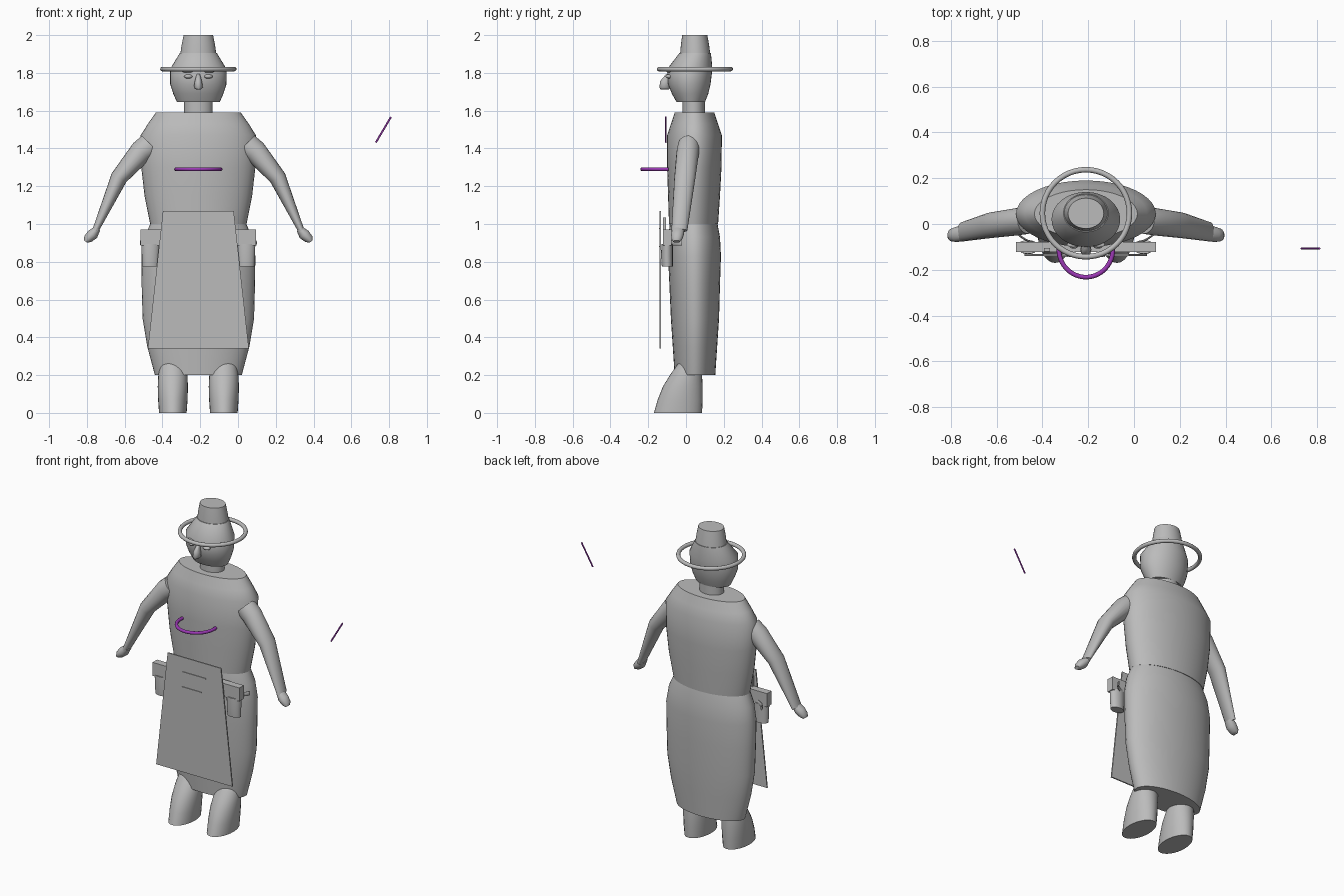
import bpy, bmesh, math
from mathutils import Vector

cube = bpy.data.objects.get("Cube")
if cube:
    bpy.data.objects.remove(cube, do_unlink=True)

CX = -0.21  # centre line of the figure


def material(name, rgb):
    m = bpy.data.materials.new(name)
    m.use_nodes = True
    m.diffuse_color = (*rgb, 1)
    m.node_tree.nodes["Principled BSDF"].inputs["Base Color"].default_value = (*rgb, 1)
    return m


GREY = material("clay grey", (0.5, 0.5, 0.5))
PURPLE = material("purple", (0.33, 0.04, 0.46))


def finish(name, bm, mat=GREY, angle=40):
    bmesh.ops.recalc_face_normals(bm, faces=bm.faces)
    me = bpy.data.meshes.new(name)
    bm.to_mesh(me)
    bm.free()
    ob = bpy.data.objects.new(name, me)
    bpy.context.collection.objects.link(ob)
    me.materials.append(mat)
    bpy.ops.object.select_all(action="DESELECT")
    ob.select_set(True)
    bpy.context.view_layer.objects.active = ob
    bpy.ops.object.shade_smooth_by_angle(angle=math.radians(angle))
    return ob


def loft(name, rings, n=32, mat=GREY, angle=40):
    """Skin elliptical rings, each given as centre and two half axes."""
    bm = bmesh.new()
    loops = []
    for c, u, v in rings:
        ts = [2 * math.pi * i / n for i in range(n)]
        loops.append([bm.verts.new(Vector(c) + Vector(u) * math.cos(t) + Vector(v) * math.sin(t))
                      for t in ts])
    for a, b in zip(loops, loops[1:]):
        for i in range(n):
            j = (i + 1) % n
            bm.faces.new((a[i], a[j], b[j], b[i]))
    bm.faces.new(loops[0])
    bm.faces.new(loops[-1])
    return finish(name, bm, mat, angle)


def upright(name, x, sections, n=32, angle=40):
    """Sections: height, half width, front y, back y."""
    return loft(name, [((x, (f + b) / 2, z), (w, 0, 0), (0, (b - f) / 2, 0))
                       for z, w, f, b in sections], n, GREY, angle)


def box(name, x, y, z, sx, sy, sz, top=1.0):
    bm = bmesh.new()
    bmesh.ops.create_cube(bm, size=1)
    for v in bm.verts:
        k = top if v.co.z > 0 else 1
        v.co = (x + v.co.x * sx * k, y + v.co.y * sy, z + v.co.z * sz)
    return finish(name, bm)


def ball(name, x, y, z, rx, ry, rz):
    bm = bmesh.new()
    bmesh.ops.create_uvsphere(bm, u_segments=16, v_segments=10, radius=1)
    for v in bm.verts:
        v.co = (x + v.co.x * rx, y + v.co.y * ry, z + v.co.z * rz)
    return finish(name, bm)


def arc(name, cy, z, rx, ry, tube, start, end, mat=GREY, steps=40, height=None):
    """Tube swept along part of a horizontal ellipse."""
    rings = []
    for i in range(steps + 1):
        t = math.radians(start + (end - start) * i / steps)
        out = Vector((math.cos(t), math.sin(t), 0))
        rings.append(((CX + rx * out.x, cy + ry * out.y, z), out * tube, (0, 0, height or tube)))
    return loft(name, rings, 10, mat, 60)


# Clothed body
upright("torso", CX, [(1.0, .255, -.09, .17), (1.15, .285, -.095, .18), (1.3, .302, -.1, .188),
                      (1.47, .305, -.1, .19), (1.53, .267, -.08, .17), (1.59, .225, -.06, .15)], 40)
upright("skirt", CX, [(.2, .23, -.06, .155), (.35, .27, -.07, .165), (.5, .295, -.08, .175),
                      (.68, .3, -.088, .18), (.83, .302, -.095, .185), (.93, .285, -.093, .18),
                      (1.01, .25, -.085, .165)], 40)

# Head and hat
upright("neck", CX, [(1.57, .075, -.018, .1), (1.67, .075, -.018, .1)])
upright("head", CX, [(1.645, .113, -.05, .1), (1.69, .133, -.075, .118), (1.74, .149, -.095, .13),
                     (1.82, .15, -.1, .14), (1.905, .098, -.035, .132)], 32, 45)
upright("hat_crown", CX, [(1.89, .097, -.032, .13), (1.95, .088, -.027, .122),
                          (2.0, .078, -.02, .113)])
bm = bmesh.new()
bm_verts = []
for i in range(48):
    a = 2 * math.pi * i / 48
    bm_verts.append([bm.verts.new((CX + (.19 + .012 * math.cos(b)) * math.cos(a),
                                   .047 + (.19 + .012 * math.cos(b)) * math.sin(a),
                                   1.82 + .012 * math.sin(b)))
                     for b in [2 * math.pi * k / 12 for k in range(12)]])
for i in range(48):
    p, q = bm_verts[i], bm_verts[(i + 1) % 48]
    for k in range(12):
        m = (k + 1) % 12
        bm.faces.new((p[k], q[k], q[m], p[m]))
finish("hat_brim_ring", bm, GREY, 60)

# Face
upright("nose", CX, [(1.712, .012, -.135, -.09), (1.722, .024, -.14, -.085),
                     (1.755, .019, -.138, -.085), (1.795, .008, -.105, -.085)], 16, 60)
for side, label in ((1, "left"), (-1, "right")):
    ball(label + "_eye", CX + side * .053, -.09, 1.781, .023, .018, .011)
    ball(label + "_brow", CX + side * .055, -.09, 1.806, .028, .012, .005)

# Arms, hands and legs, mirrored about the centre line
for s, label in ((1, "left"), (-1, "right")):
    def limb(name, stations):
        rings = []
        for x, y, z, ux, uz, thick, deep in stations:
            u = Vector((s * ux, 0, uz)).normalized() * thick
            rings.append(((CX + s * x, y, z), u, (0, deep, 0)))
        loft(name, rings, 20, GREY, 50)

    limb(label + "_arm", [(.25, .015, 1.42, .7, .7, .068, .058), (.3, .01, 1.385, .75, .7, .062, .06),
                          (.42, -.006, 1.245, .85, .5, .045, .056),
                          (.545, -.035, .965, .85, .5, .017, .042)])
    limb(label + "_hand", [(.535, -.04, .975, .75, .6, .018, .032), (.56, -.045, .945, .75, .6, .03, .034),
                           (.585, -.048, .92, .75, .6, .024, .028),
                           (.597, -.05, .907, .75, .6, .01, .018)])
    upright(label + "_foot", CX + s * .135,
            [(0, .073, -.17, .085), (.07, .078, -.15, .088), (.14, .08, -.122, .088),
             (.2, .077, -.085, .085), (.25, .068, -.05, .08), (.29, .05, -.02, .07)], 28, 60)
    # Pouch hanging from the belt
    upright(label + "_pouch", CX + s * .253,
            [(.775, .044, -.128, -.07), (.83, .046, -.132, -.07), (.895, .049, -.13, -.07)], 20)

# Belt, strap and the tool tucked behind the apron
box("belt_bar", CX, -.1, .928, .61, .045, .085)
arc("belt_strap", -.02, .9, .305, .095, .005, 180, 360, GREY, 40, .014)
box("belt_tool", CX - .17, -.113, .96, .025, .015, .15)

# Apron sheet with its pocket seams
box("apron", CX, -.136, .705, .535, .008, .73, .7)
box("pocket_top_seam", CX, -.141, .976, .165, .006, .006)
box("pocket_lower_seam", CX - .02, -.141, .88, .14, .006, .006)

# Purple half ring and loose stick
arc("chest_half_ring", -.11, 1.29, .118, .122, .01, 172, 368, PURPLE)
across = Vector((.135, 0, -.08)).normalized() * .005
loft("loose_stick", [((.73, -.107, 1.432), across, (0, .004, 0)),
                     ((.81, -.107, 1.567), across, (0, .004, 0))], 8, PURPLE)
